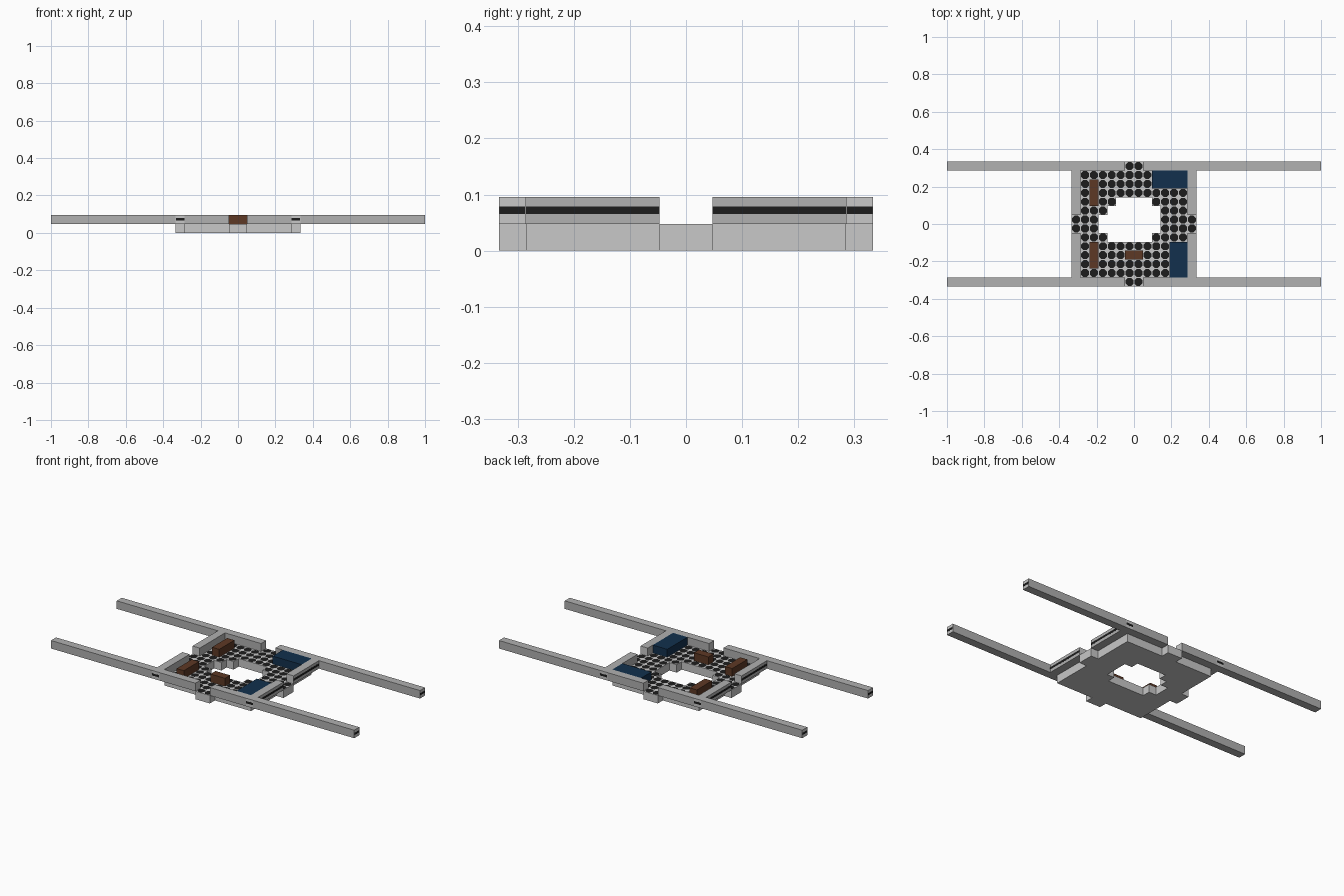
import bpy, bmesh, math

if "Cube" in bpy.data.objects:
    bpy.data.objects.remove(bpy.data.objects["Cube"])

U = 1 / 21          # one block
Z1 = U              # top of the floor layer


def material(name, rgb):
    m = bpy.data.materials.new(name)
    m.diffuse_color = (*rgb, 1)
    m.use_nodes = True
    m.node_tree.nodes["Principled BSDF"].inputs["Base Color"].default_value = m.diffuse_color
    return m


LIGHT = material("light grey", (0.58, 0.58, 0.58))
GREY = material("mid grey", (0.44, 0.44, 0.44))
BLACK = material("black", (0.012, 0.012, 0.012))
BROWN = material("brown", (0.11, 0.04, 0.018))
BLUE = material("dark blue", (0.006, 0.03, 0.075))


def finish(name, bm, mats):
    me = bpy.data.meshes.new(name)
    bm.normal_update()
    bm.to_mesh(me)
    bm.free()
    for m in mats:
        me.materials.append(m)
    ob = bpy.data.objects.new(name, me)
    bpy.context.collection.objects.link(ob)
    return ob


def box(name, x0, x1, y0, y1, z0, z1, mats, end_axis=None):
    """Box in block units; faces along end_axis take the second material."""
    bm = bmesh.new()
    bmesh.ops.create_cube(bm, size=1)
    for v in bm.verts:
        v.co.x = (x0 + x1) / 2 * U + v.co.x * (x1 - x0) * U
        v.co.y = (y0 + y1) / 2 * U + v.co.y * (y1 - y0) * U
        v.co.z = (z0 + z1) / 2 * U + v.co.z * (z1 - z0) * U
    bm.normal_update()
    if end_axis is not None:
        for f in bm.faces:
            if abs(f.normal[end_axis]) > 0.9:
                f.material_index = 1
    return finish(name, bm, mats)


# Floor cells: 12 x 12 square, four doorsteps, stepped round hole
hole = {2: (-2, 1), 1: (-3, 2), 0: (-4, 2), -1: (-4, 2), -2: (-3, 1)}
cells = set()
for i in range(-7, 7):
    for j in range(-7, 7):
        inside = -6 <= i < 6 and -6 <= j < 6
        step = (i in (-1, 0) and -7 <= j < 7) or (j in (-1, 0) and -7 <= i < 7)
        cut = j in hole and hole[j][0] <= i <= hole[j][1]
        if (inside or step) and not cut:
            cells.add((i, j))

bm = bmesh.new()
for i, j in cells:
    quad = [(i, j), (i + 1, j), (i + 1, j + 1), (i, j + 1)]
    bm.faces.new([bm.verts.new((x * U, y * U, 0)) for x, y in quad])
bmesh.ops.remove_doubles(bm, verts=bm.verts, dist=1e-4)
ext = bmesh.ops.extrude_face_region(bm, geom=bm.faces[:], use_keep_orig=True)
for g in ext["geom"]:
    if isinstance(g, bmesh.types.BMVert):
        g.co.z = Z1
bmesh.ops.recalc_face_normals(bm, faces=bm.faces)
finish("floor", bm, [LIGHT])

# Furniture blocks standing on the floor
furniture = [
    ("blue_block_back", 2, 6, 4, 6, BLUE),
    ("blue_block_side", 4, 6, -6, -2, BLUE),
    ("bench_back", -5, -4, 2, 5, BROWN),
    ("bench_front", -5, -4, -5, -2, BROWN),
    ("bench_middle", -1, 1, -4, -3, BROWN),
]
for name, x0, x1, y0, y1, m in furniture:
    box(name, x0, x1, y0, y1, 1, 2, [m])

# Dark octagonal tiles on the open floor cells
bm = bmesh.new()
for i, j in sorted(cells):
    if any(x0 <= i < x1 and y0 <= j < y1 for _, x0, x1, y0, y1, _ in furniture):
        continue
    ring = []
    for k in range(8):
        a = math.pi / 8 + k * math.pi / 4
        ring.append(bm.verts.new(((i + 0.5 + 0.48 * math.cos(a)) * U,
                                  (j + 0.5 + 0.48 * math.sin(a)) * U, Z1 + 0.0006)))
    bm.faces.new(ring)
finish("floor_tiles", bm, [BLACK])

# Walls and long beams, mirrored in x and y; ends are lighter
for sx, a in ((-1, "left"), (1, "right")):
    for sy, b in ((-1, "front"), (1, "back")):
        tag = f"{a}_{b}"

        def span(s, lo, hi):
            return sorted((s * lo, s * hi))

        box("long_beam_" + tag, *span(sx, 7, 21), *span(sy, 6, 7), 1, 2, [GREY, LIGHT], 0)
        box("cross_wall_" + tag, *span(sx, 1, 6), *span(sy, 6, 7), 1, 2, [GREY, LIGHT], 0)
        box("side_wall_" + tag, *span(sx, 6, 7), *span(sy, 1, 7), 1, 2, [GREY, LIGHT], 1)
        # Thin dark bands at mid height
        box("beam_end_band_" + tag, *span(sx, 20.99, 20.999 + 0.006), *span(sy, 6.02, 6.98),
            1.37, 1.65, [BLACK])
        box("wall_end_band_" + tag, *span(sx, 6.02, 6.98), *span(sy, 6.99, 7.006),
            1.37, 1.65, [BLACK])
        box("wall_side_band_" + tag, *span(sx, 6.99, 7.006), *span(sy, 1, 6),
            1.37, 1.65, [BLACK])
